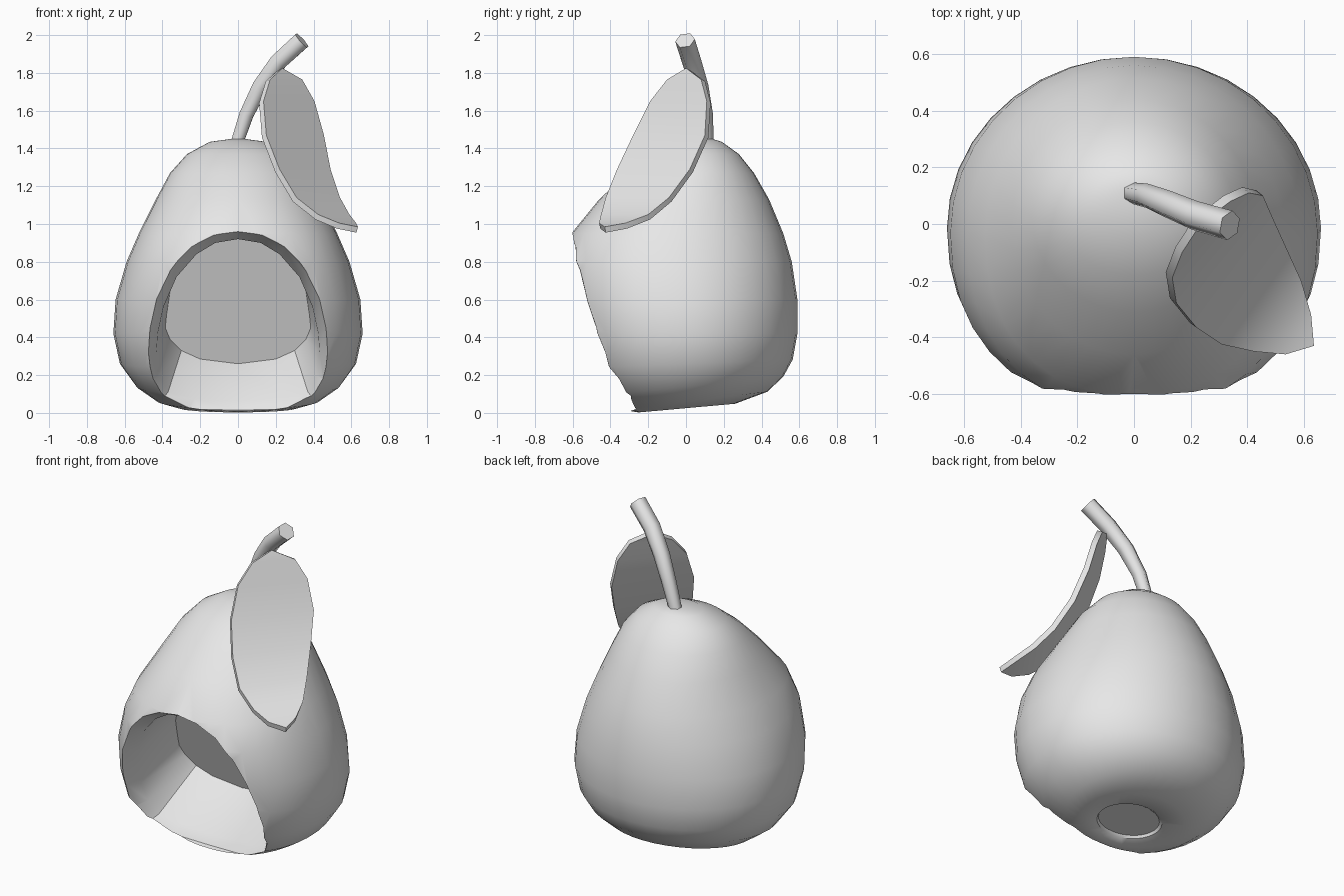
import bpy, bmesh, math
from mathutils import Vector

if "Cube" in bpy.data.objects:
    bpy.data.objects.remove(bpy.data.objects["Cube"])

grey = bpy.data.materials.new("plain_grey")
grey.diffuse_color = (0.8, 0.8, 0.8, 1)
grey.use_nodes = True
grey.node_tree.nodes["Principled BSDF"].inputs["Base Color"].default_value = grey.diffuse_color


def make(name, bm, angle=40):
    bmesh.ops.recalc_face_normals(bm, faces=bm.faces)
    me = bpy.data.meshes.new(name)
    bm.to_mesh(me)
    bm.free()
    me.materials.append(grey)
    ob = bpy.data.objects.new(name, me)
    bpy.context.collection.objects.link(ob)
    if angle:
        bpy.context.view_layer.objects.active = ob
        ob.select_set(True)
        bpy.ops.object.shade_smooth_by_angle(angle=math.radians(angle))
        ob.select_set(False)
    return ob


def loft(rings):
    """Skin closed rings of points and cap both ends."""
    bm = bmesh.new()
    rows = [[bm.verts.new(p) for p in r] for r in rings]
    n = len(rows[0])
    for a, b in zip(rows, rows[1:]):
        for i in range(n):
            j = (i + 1) % n
            bm.faces.new((a[i], a[j], b[j], b[i]))
    bm.faces.new(rows[0])
    bm.faces.new(rows[-1])
    return bm


# Pear body: (height, half width, front y, back y, tilt), from base recess to top
SECTIONS = [
    (0.06, 0.19, -0.19, 0.10, 0.10), (0.045, 0.20, -0.20, 0.12, 0.10),
    (0.025, 0.31, -0.25, 0.26, 0.09), (0.06, 0.43, -0.35, 0.43, 0.12),
    (0.14, 0.54, -0.46, 0.515, 0.10), (0.26, 0.625, -0.57, 0.565, 0.04),
    (0.42, 0.66, -0.62, 0.59, 0), (0.60, 0.648, -0.655, 0.59, 0),
    (0.80, 0.59, -0.66, 0.56, 0), (0.95, 0.525, -0.607, 0.515, 0),
    (1.13, 0.435, -0.46, 0.44, 0), (1.27, 0.36, -0.31, 0.36, 0),
    (1.37, 0.27, -0.18, 0.28, 0), (1.435, 0.15, -0.04, 0.19, 0),
    (1.45, 0.04, 0.06, 0.14, 0)]
rings = []
for z, a, f, b, tilt in SECTIONS:
    ring = []
    for i in range(36):
        t = math.tau * i / 36
        c, s = math.cos(t), math.sin(t)
        # Front half is a little squarer than an ellipse around the doorway
        e = 0.9 if s < 0 and 0.1 < z < 1 else 1.0
        x = a * math.copysign(abs(c) ** e, c)
        y = (f + b) / 2 + (b - f) / 2 * math.copysign(abs(s) ** e, s)
        ring.append((x, y, z + tilt * y))
    rings.append(ring)
body = make("pear_body", loft(rings))

# Doorway hollow: right half outlines (x, z) from the top down, then mirrored
OUTER = [(0, .96), (.13, .94), (.25, .875), (.355, .75), (.425, .6), (.46, .45),
         (.47, .32), (.45, .18), (.395, .08), (.25, .02), (0, .015)]
INNER = [(0, .92), (.12, .90), (.22, .84), (.325, .72), (.395, .56), (.425, .42),
         (.432, .32), (.415, .2), (.37, .11), (.23, .075), (0, .065)]
BACK = [(0, 1.0), (.10, .98), (.2, .92), (.29, .80), (.36, .64), (.378, .52),
        (.385, .45), (.36, .39), (.30, .33), (.2, .285), (0, .26)]


def full(outline, depth):
    pts = outline + [(-x, z) for x, z in outline[-2:0:-1]]
    return [(x, depth(z), z) for x, z in pts]


def rim(z):
    return -0.245 - 0.355 * min(1, max(0, z) / 0.95) ** 0.7


# Flared front section clears everything ahead of the sloping rim
front = [(x * 1.3, -0.95, 0.45 + (z - 0.45) * 1.35) for x, y, z in full(OUTER, rim)]
cutter = make("doorway_cutter", loft([
    front, full(OUTER, rim), full(INNER, lambda z: rim(z) + 0.07),
    full(BACK, lambda z: 0.14 - 0.38 * z)]))
cutter.hide_render = True
cutter.hide_viewport = True
mod = body.modifiers.new("doorway", 'BOOLEAN')
mod.operation = 'DIFFERENCE'
mod.solver = 'EXACT'
mod.object = cutter
# Apply, then sharpen creases again so the rim stays crisp
bpy.context.view_layer.objects.active = body
body.select_set(True)
bpy.ops.object.modifier_apply(modifier="doorway")
bpy.ops.object.shade_smooth_by_angle(angle=math.radians(35))
body.select_set(False)

# Stem: six-sided tapered tube along a bent path
path = [Vector(p) for p in [(-.012, .11, 1.41), (.045, .10, 1.58), (.12, .07, 1.73),
                            (.215, .03, 1.86), (.338, -.005, 1.972)]]
radii = [.037, .043, .049, .052, .053]
rings = []
for k, (p, r) in enumerate(zip(path, radii)):
    d = (path[min(k + 1, 4)] - path[max(k - 1, 0)]).normalized()
    u = d.cross(Vector((0, 1, 0))).normalized()
    v = d.cross(u)
    rings.append([p + r * (u * math.cos(i * math.pi / 3 + .5) + v * math.sin(i * math.pi / 3 + .5))
                  for i in range(6)])
make("stem", loft(rings), 65)

# Leaf: rows of (height, left x, left y, right x, right y) between two points
ROWS = [(1.765, .17, -.10, .34, .08), (1.65, .135, -.19, .405, .11),
        (1.47, .15, -.28, .455, .10), (1.29, .22, -.365, .49, .02),
        (1.14, .31, -.425, .54, -.09), (1.05, .425, -.45, .59, -.20),
        (1.005, .535, -.46, .625, -.32)]
bm = bmesh.new()
top = bm.verts.new((.235, 0, 1.825))
tip = bm.verts.new((.635, -.43, .985))
pairs = [(bm.verts.new((a, b, z)), bm.verts.new((c, d, z))) for z, a, b, c, d in ROWS]
bm.faces.new((top, pairs[0][0], pairs[0][1]))
for (a, b), (c, d) in zip(pairs, pairs[1:]):
    bm.faces.new((a, c, d, b))
bm.faces.new((pairs[-1][0], tip, pairs[-1][1]))
bm.normal_update()
if sum(f.normal.x - f.normal.y for f in bm.faces) < 0:
    bmesh.ops.reverse_faces(bm, faces=bm.faces)
bm.normal_update()
# Thicken towards the body side
normals = {v: v.normal.copy() for v in bm.verts}
dup = bmesh.ops.duplicate(bm, geom=list(bm.verts) + list(bm.edges) + list(bm.faces))
for v, n in normals.items():
    dup["vert_map"][v].co = v.co - n * 0.032
bmesh.ops.bridge_loops(bm, edges=[e for e in bm.edges if e.is_boundary])
make("leaf", bm, 35)
